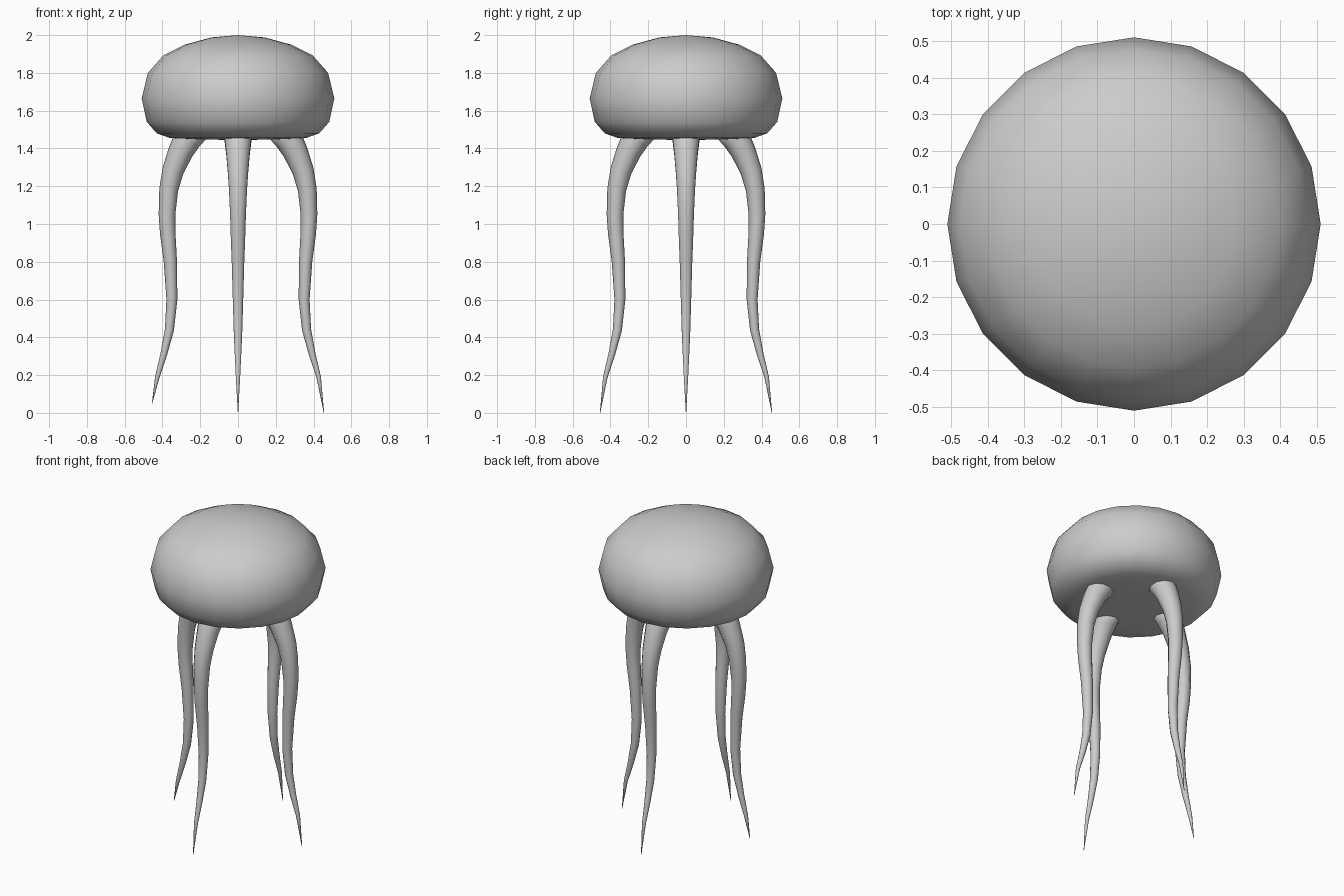
import bpy, bmesh, math
from mathutils import Vector, Matrix

cube = bpy.data.objects.get("Cube")
if cube:
    bpy.data.objects.remove(cube, do_unlink=True)

grey = bpy.data.materials.new("soft grey")
grey.use_nodes = True
colour = (0.604, 0.604, 0.604, 1)
grey.diffuse_color = colour
grey.node_tree.nodes["Principled BSDF"].inputs["Base Color"].default_value = colour


def finish(bm, name):
    """Turn a bmesh into a smooth grey object."""
    bmesh.ops.recalc_face_normals(bm, faces=bm.faces)
    for f in bm.faces:
        f.smooth = True
    mesh = bpy.data.meshes.new(name)
    bm.to_mesh(mesh)
    bm.free()
    mesh.materials.append(grey)
    obj = bpy.data.objects.new(name, mesh)
    bpy.context.collection.objects.link(obj)
    return obj


# Bell: a lathed profile with a domed top and a flat underside
BELL = [(0, 2.0), (0.14, 1.988), (0.28, 1.95), (0.395, 1.893), (0.477, 1.80),
        (0.51, 1.665), (0.483, 1.54), (0.43, 1.48), (0.36, 1.455),
        (0.2, 1.447), (0, 1.445)]
bm = bmesh.new()
verts = [bm.verts.new((r, 0, z)) for r, z in BELL]
edges = [bm.edges.new(pair) for pair in zip(verts, verts[1:])]
bmesh.ops.spin(bm, geom=verts + edges, cent=(0, 0, 0), axis=(0, 0, 1),
               angle=math.tau, steps=20)
bmesh.ops.remove_doubles(bm, verts=bm.verts, dist=0.0005)
finish(bm, "bell")

# Tentacle centre line: distance from the axis, height, thickness
PATH = [(0.215, 1.52, 0.082), (0.268, 1.45, 0.075), (0.305, 1.38, 0.066),
        (0.345, 1.28, 0.057), (0.367, 1.18, 0.050), (0.376, 1.05, 0.044),
        (0.372, 0.95, 0.041), (0.358, 0.80, 0.035), (0.35, 0.60, 0.029),
        (0.363, 0.44, 0.024), (0.393, 0.31, 0.018), (0.427, 0.19, 0.012),
        (0.45, 0.0, 0.001)]
SIDES = 10


def tentacle(name, angle, tip_z):
    bm = bmesh.new()
    path = PATH[:-1] + [(0.455, tip_z, 0.001)]
    points = [Vector((r, 0, z)) for r, z, _ in path]
    rings = []
    for i, p in enumerate(points):
        along = (points[min(i + 1, len(points) - 1)] - points[max(i - 1, 0)]).normalized()
        side = Vector((0, 1, 0))
        across = side.cross(along)
        rad = path[i][2]
        rings.append([bm.verts.new(p + rad * (math.cos(a) * across + math.sin(a) * side))
                      for a in (math.tau * k / SIDES for k in range(SIDES))])
    for low, high in zip(rings, rings[1:]):
        for k in range(SIDES):
            n = (k + 1) % SIDES
            bm.faces.new((low[k], low[n], high[n], high[k]))
    bm.faces.new(rings[0])
    bm.faces.new(rings[-1])
    bmesh.ops.rotate(bm, verts=bm.verts, cent=(0, 0, 0),
                     matrix=Matrix.Rotation(angle, 3, 'Z'))
    finish(bm, name)


# Four tentacles, the right one a little shorter
for i, (side, tip_z) in enumerate([("left", 0.0), ("back", 0.0),
                                   ("right", 0.05), ("front", 0.0)]):
    tentacle(side + "_tentacle", i * math.pi / 2, tip_z)
